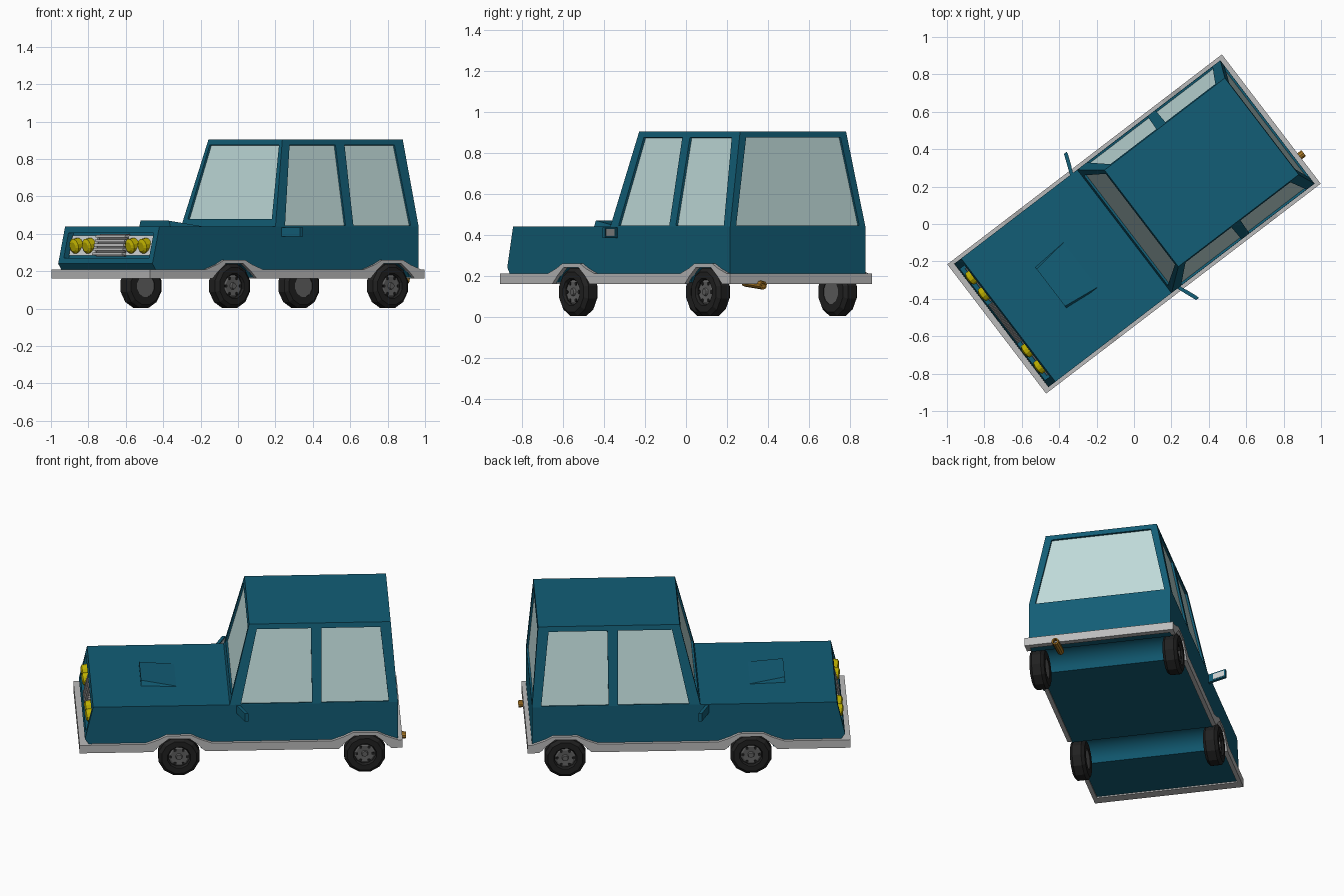
import bpy, bmesh, math
from mathutils import Matrix, Vector

if "Cube" in bpy.data.objects:
    bpy.data.objects.remove(bpy.data.objects["Cube"])

# Built along local x (front at -x), turned to the final heading at the end
HEADING = Matrix.Rotation(math.radians(37.4), 4, 'Z')
parts = []

def mat(name, r, g, b):
    m = bpy.data.materials.new(name)
    m.diffuse_color = (r, g, b, 1)
    m.use_nodes = True
    m.node_tree.nodes["Principled BSDF"].inputs["Base Color"].default_value = m.diffuse_color
    return m

PAINT = mat("teal_paint", .006, .11, .18)
GLASS = mat("window_glass", .52, .70, .69)
RUBBER = mat("rubber", .015, .015, .015)
YELLOW = mat("lamp_yellow", .5, .42, .0)
BRASS = mat("exhaust_brass", .40, .19, .02)
CHROME = mat("bumper_grey", .5, .5, .5)
HUBGREY = mat("hub_grey", .12, .12, .12)
WHITE = mat("lamp_panel", .65, .68, .68)

def finish(name, bm, m):
    bmesh.ops.recalc_face_normals(bm, faces=bm.faces)
    me = bpy.data.meshes.new(name)
    bm.to_mesh(me)
    bm.free()
    ob = bpy.data.objects.new(name, me)
    bpy.context.collection.objects.link(ob)
    if m:
        me.materials.append(m)
    parts.append(ob)
    return ob

def loft(bm, a, b):
    """Closed solid between two matching loops."""
    va, vb = [bm.verts.new(p) for p in a], [bm.verts.new(p) for p in b]
    n = len(va)
    bm.faces.new(va)
    bm.faces.new(vb[::-1])
    for i in range(n):
        bm.faces.new((va[i], vb[i], vb[(i + 1) % n], va[(i + 1) % n]))

def solid(name, a, b, m):
    bm = bmesh.new()
    loft(bm, a, b)
    return finish(name, bm, m)

def prism(name, pts, y0, y1, m):
    return solid(name, [(x, y0, z) for x, z in pts], [(x, y1, z) for x, z in pts], m)

def box(name, x0, x1, y0, y1, z0, z1, m):
    return prism(name, [(x0, z0), (x1, z0), (x1, z1), (x0, z1)], y0, y1, m)

def lathe(name, prof, n, m, loc, axis):
    """Spin (radius, offset) closed profile about an axis through loc."""
    q = Vector(axis).to_track_quat('Z', 'Y')
    bm = bmesh.new()
    rings = []
    for i in range(n):
        a = 2 * math.pi * (i + .5) / n
        rings.append([bm.verts.new(Vector(loc) + q @ Vector((r * math.cos(a), r * math.sin(a), h)))
                      for r, h in prof])
    k = len(prof)
    for i in range(n):
        p, s = rings[i], rings[(i + 1) % n]
        for j in range(k):
            bm.faces.new((p[j], s[j], s[(j + 1) % k], p[(j + 1) % k]))
    bmesh.ops.remove_doubles(bm, verts=bm.verts, dist=1e-5)
    return finish(name, bm, m)

def cut(ob, cutter):
    md = ob.modifiers.new("cut", 'BOOLEAN')
    md.operation, md.solver, md.object = 'DIFFERENCE', 'EXACT', cutter
    dg = bpy.context.evaluated_depsgraph_get()
    me = bpy.data.meshes.new_from_object(ob.evaluated_get(dg))
    ob.modifiers.clear()
    ob.data = me
    parts.remove(cutter)
    bpy.data.objects.remove(cutter)

AXLES = (-.355, .708)
W = .415

# Lower body with wheel wells across the floor
prof = [(-.846, .44), (-.893, .24), (-.872, .21), (-.872, .168)]
for ax in AXLES:
    for i in range(13):
        a = math.radians(160 - 140 * i / 12)
        prof.append((ax + .137 * math.cos(a), .12 + .137 * math.sin(a)))
prof += [(.898, .168), (.898, .44)]
body = prism("lower_body", prof, -W, W, PAINT)

# Recessed front panel
def fx(z, d=0):
    return -.846 - .235 * (.44 - z) + d
def slanted(name, z0, z1, d0, d1, y0, y1, m):
    return prism(name, [(fx(z0, d0), z0), (fx(z0, d1), z0), (fx(z1, d1), z1), (fx(z1, d0), z1)], y0, y1, m)
cut(body, slanted("cutter", .27, .405, -.06, .035, -.375, .375, None))

# Headlamps and grille
for s in (-1, 1):
    a, b = sorted((s * .135, s * .36))
    slanted("lamp_panel", .285, .392, .02, .04, a, b, WHITE)
    for y in (.19, .30):
        lathe("headlamp", [(0, -.01), (.04, -.01), (.04, .025), (.025, .035), (0, .035)], 12, YELLOW,
              (fx(.338, .02), s * y, .338), (-1, 0, -.2))
slanted("grille_back", .28, .398, .022, .04, -.125, .125, HUBGREY)
for i in range(5):
    z = .286 + i * .0235
    slanted("grille_bar", z, z + .014, 0, .03, -.13, .13, CHROME)

# Hood scoop
solid("hood_scoop", [(-.56, y, z) for y, z in ((-.14, .43), (.14, .43), (.125, .47), (-.125, .47))],
      [(-.36, y, z) for y, z in ((-.16, .43), (.16, .43), (.15, .441), (-.15, .441))], PAINT)

# Cabin
def rect(x0, x1, w, z):
    return [(x0, -w, z), (x1, -w, z), (x1, w, z), (x0, w, z)]
cabin = solid("cabin", rect(-.065, .898, W, .44), rect(.05, .86, .325, .905), PAINT)

# Window openings and panes, positioned on the sloped cabin walls
def side_y(z):
    return W - .09 * (z - .44) / .465
def front_x(z):
    return -.065 + .115 * (z - .44) / .465
def back_x(z):
    return .898 - .038 * (z - .44) / .465
ZB, ZT, ZW = .445, .875, .478
panes = [
    ("windshield", [(front_x(z), y, z) for y, z in ((-.37, ZW), (.37, ZW), (.305, ZT), (-.305, ZT))], (-1, 0, .247)),
    ("rear_window", [(back_x(z), y, z) for y, z in ((-.378, ZB), (.378, ZB), (.29, ZT), (-.29, ZT))], (1, 0, .082))]
for s in (-1, 1):
    for nm, q in (("front_side_window", ((0, ZB), (.407, ZB), (.403, ZT), (.094, ZT))),
                  ("rear_side_window", ((.46, ZB), (.845, ZB), (.80, ZT), (.464, ZT)))):
        panes.append((nm, [(x, s * side_y(z), z) for x, z in q], (0, s, .194)))
cb = bmesh.new()
for nm, q, n in panes:
    n = Vector(n).normalized()
    q = [Vector(p) for p in q]
    loft(cb, [p - n * .016 for p in q], [p + n * .03 for p in q])
    solid(nm, [p - n * .03 for p in q], [p - n * .012 for p in q], GLASS)
cut(cabin, finish("cutter", cb, None))

# Bumper strip: sides rise over the wheels
top, bot = [(-.924, .21)], [(-.924, .16)]
for ax in AXLES:
    top += [(ax + d, z) for d, z in ((-.19, .21), (-.12, .235), (-.07, .26), (.07, .26), (.12, .235), (.19, .21))]
    bot += [(ax + d, z) for d, z in ((-.15, .16), (-.11, .2), (-.06, .24), (.06, .24), (.11, .2), (.15, .16))]
top.append((.924, .21))
bot.append((.924, .16))
for s in (-1, 1):
    a, b = sorted((s * .41, s * .435))
    prism("side_trim", top + bot[::-1], a, b, CHROME)
box("front_bumper", -.924, -.865, -.412, .412, .16, .21, CHROME)
box("rear_bumper", .89, .924, -.412, .412, .16, .21, CHROME)

# Wheels
for ax in AXLES:
    for s in (-1, 1):
        c, d = Vector((ax, s * .39, .121)), Vector((0, s, 0))
        lathe("tire", [(.06, -.043), (.06, .032), (.068, .043), (.102, .043), (.121, .026),
                       (.121, -.026), (.102, -.043)], 12, RUBBER, c, d)
        lathe("wheel_hub", [(0, -.04), (.062, -.04), (.062, .026), (.05, .032), (.02, .03),
                            (.016, .04), (0, .04)], 12, HUBGREY, c, d)
        for i in range(6):
            a = i * math.pi / 3
            p = c + Vector((.047 * math.cos(a), s * .026, .047 * math.sin(a)))
            lathe("hub_slot", [(0, 0), (.009, 0), (.009, .009), (0, .009)], 6, RUBBER, p, d)

# Door mirrors, swept back, with glass facing the rear
for s, x in ((1, -.105), (-1, -.018)):
    def plate(name, t0, t1, z0, z1, o0, o1, m):
        line = [(x + .045 * t + o, s * (.41 + .115 * t)) for t, o in ((t0, o0), (t1, o0), (t1, o1), (t0, o1))]
        solid(name, [(a, b, z0) for a, b in line], [(a, b, z1) for a, b in line], m)
    plate("mirror_housing", 0, 1, .385, .435, -.01, .01, PAINT)
    plate("mirror_glass", .3, .92, .393, .427, .005, .012, WHITE)

# Exhaust pipe
lathe("exhaust_pipe", [(.013, 0), (.021, 0), (.021, .15), (.013, .15)], 10, BRASS,
      (.80, -.25, .168), (1, 0, -.1))

# Turn the whole model to its heading; smooth the wheel wells
for ob in parts:
    ob.data.transform(HEADING)
bpy.ops.object.select_all(action='DESELECT')
body.select_set(True)
bpy.context.view_layer.objects.active = body
bpy.ops.object.shade_smooth_by_angle(angle=math.radians(25))
